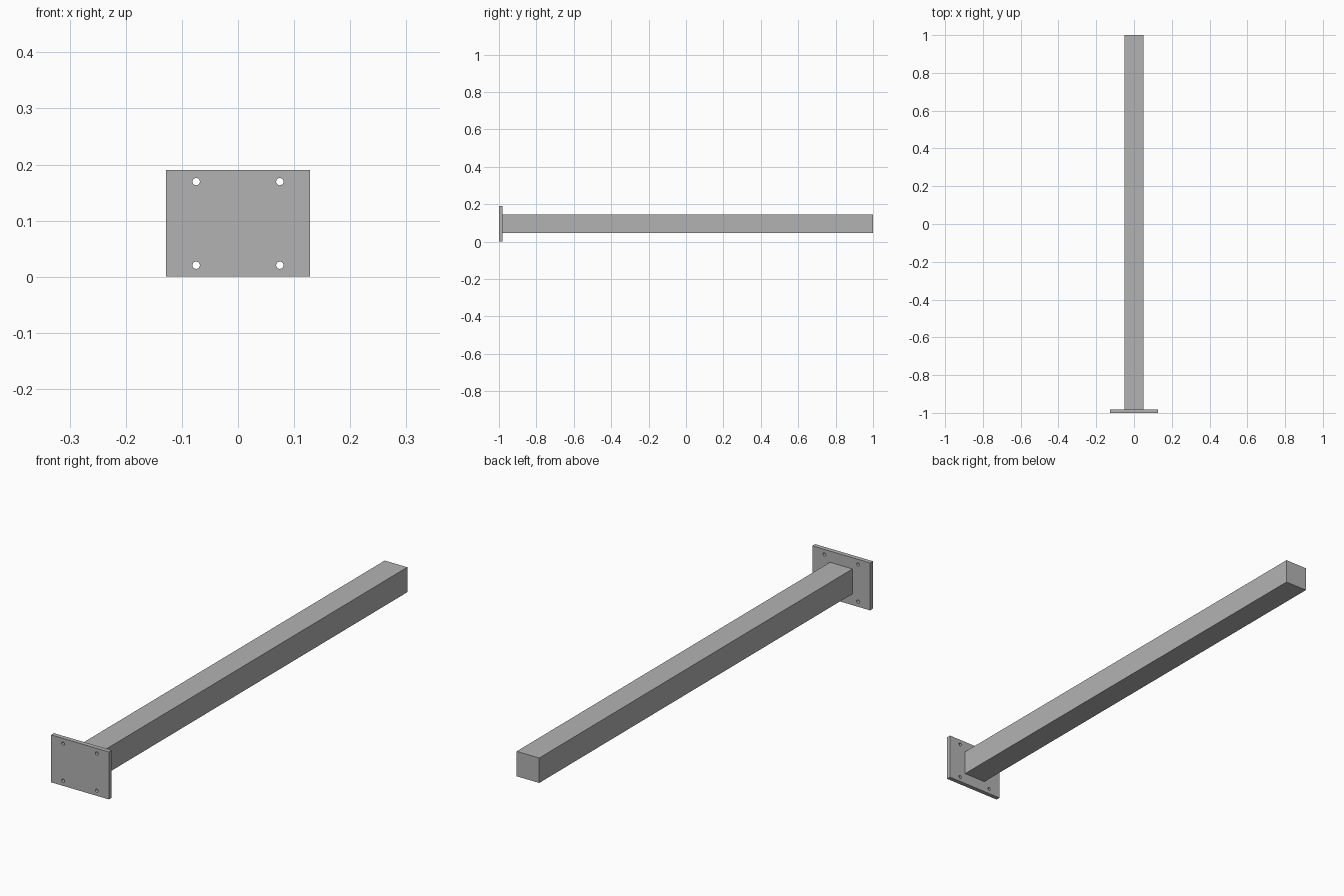
import bpy
import math

if "Cube" in bpy.data.objects:
    bpy.data.objects.remove(bpy.data.objects["Cube"], do_unlink=True)

PLATE_W, PLATE_H, PLATE_T = 0.256, 0.19, 0.018
POST = 0.1
HOLE_OFFSET, HOLE_R = 0.0745, 0.0065
MID_Z = PLATE_H / 2
PLATE_BACK = -1 + PLATE_T

steel = bpy.data.materials.new("grey steel")
steel.use_nodes = True
colour = (0.45, 0.45, 0.45, 1)
steel.diffuse_color = colour
steel.node_tree.nodes["Principled BSDF"].inputs["Base Color"].default_value = colour


def box(name, size, location):
    bpy.ops.mesh.primitive_cube_add(size=1, location=location)
    obj = bpy.context.object
    obj.name = name
    obj.scale = size
    bpy.ops.object.transform_apply(location=False, rotation=False, scale=True)
    obj.data.materials.append(steel)
    return obj


# Square post, running back from the plate
box("post", (POST, 1 - PLATE_BACK, POST), (0, (1 + PLATE_BACK) / 2, MID_Z))

# Mounting plate
plate = box("base_plate", (PLATE_W, PLATE_T, PLATE_H), (0, -1 + PLATE_T / 2, MID_Z))

# Four bolt holes drilled through the plate
for sx in (-1, 1):
    for sz in (-1, 1):
        bpy.ops.mesh.primitive_cylinder_add(
            vertices=32, radius=HOLE_R, depth=PLATE_T * 3,
            location=(sx * HOLE_OFFSET, plate.location.y, MID_Z + sz * HOLE_OFFSET),
            rotation=(math.pi / 2, 0, 0))
        drill = bpy.context.object
        drill.name = "hole_cutter"
        drill.hide_render = True
        drill.data.materials.append(steel)
        cut = plate.modifiers.new("bolt hole", "BOOLEAN")
        cut.operation = "DIFFERENCE"
        cut.solver = "EXACT"
        cut.object = drill
        bpy.context.view_layer.objects.active = plate
        bpy.ops.object.modifier_apply(modifier=cut.name)
        bpy.data.objects.remove(drill, do_unlink=True)

# Smooth hole walls, sharp plate edges
bpy.ops.object.select_all(action="DESELECT")
plate.select_set(True)
bpy.context.view_layer.objects.active = plate
bpy.ops.object.shade_smooth_by_angle(angle=math.radians(30))
